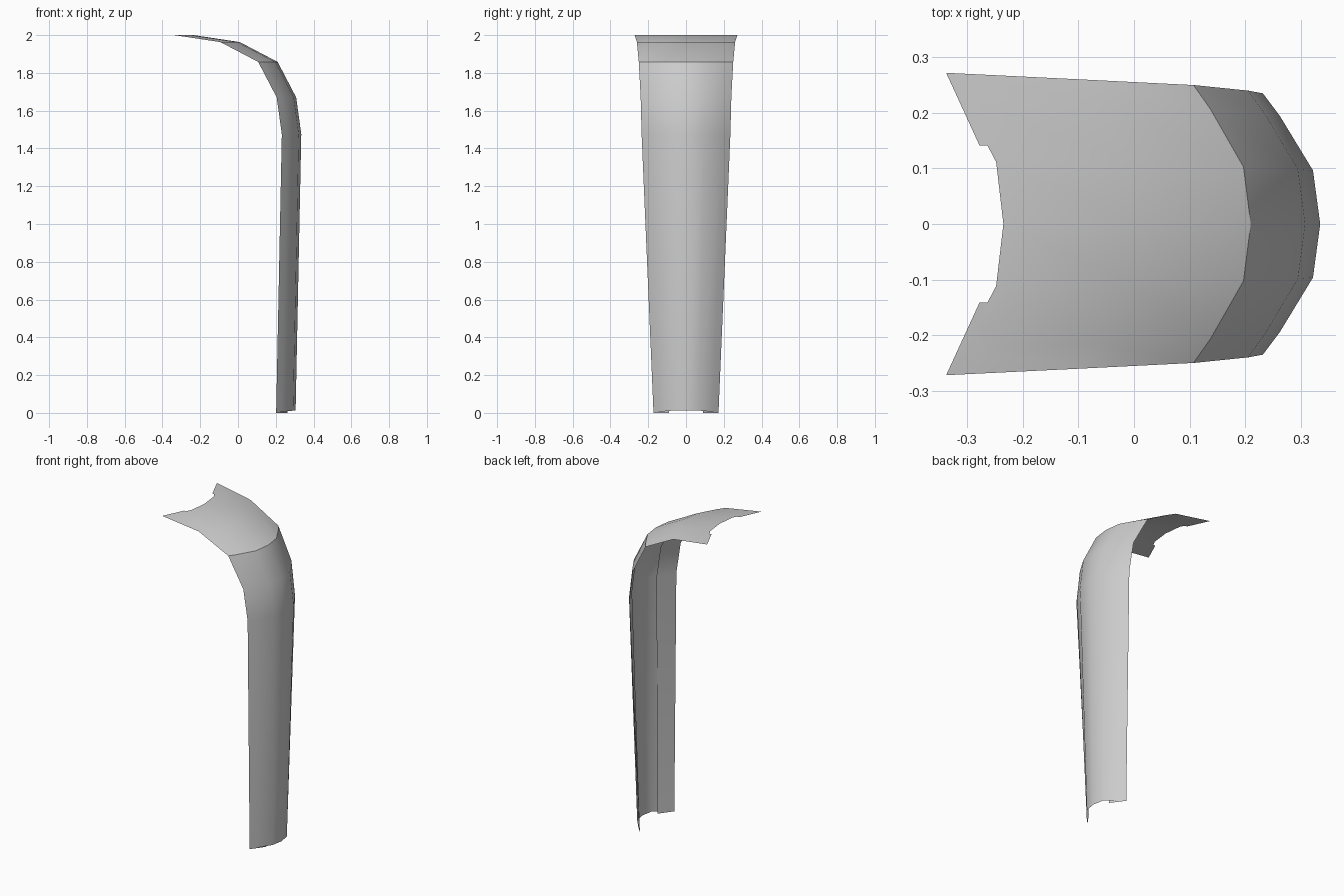
import bpy, bmesh

if "Cube" in bpy.data.objects:
    bpy.data.objects.remove(bpy.data.objects["Cube"])

# Stations along the bent panel: centre-line x, height, half width
stations = [(0.305, 0.0, 0.172), (0.335, 1.475, 0.235), (0.308, 1.67, 0.240),
            (0.21, 1.858, 0.250), (0.01, 1.963, 0.260), (-0.235, 2.0, 0.272)]
# Half section: x setback, fraction of half width, lift of the bottom end
face = [(0.0, 0.0, 0.012), (-0.013, 0.41, 0.012), (-0.073, 0.83, 0.006), (-0.103, 1.0, 0.0)]
flap = [(-0.103, 1.0, 0.0), (-0.043, 0.52, 0.0)]


def sweep(name, section, seam=None):
    """Skin a section (list of setback, fraction, lift) along the stations."""
    bm = bmesh.new()
    rows = []
    for cx, z, w in stations:
        rows.append([bm.verts.new((cx + dx, f * w, z + (lift if z == 0 else 0)))
                     for dx, f, lift in section])
    for a, b in zip(rows, rows[1:]):
        for i in range(len(section) - 1):
            bm.faces.new((a[i], a[i + 1], b[i + 1], b[i]))
    bmesh.ops.recalc_face_normals(bm, faces=bm.faces)
    if sum(f.normal.x * f.calc_area() for f in bm.faces) * (1 if len(section) > 2 else -1) < 0:
        bmesh.ops.reverse_faces(bm, faces=bm.faces)
    me = bpy.data.meshes.new(name)
    bm.to_mesh(me)
    bm.free()
    ob = bpy.data.objects.new(name, me)
    bpy.context.collection.objects.link(ob)
    bpy.ops.object.select_all(action='DESELECT')
    ob.select_set(True)
    bpy.context.view_layer.objects.active = ob
    bpy.ops.object.shade_smooth_by_angle(angle=0.6)
    # Crisp crease where the border folds away from the main face
    if seam:
        attr = me.attributes.get("sharp_edge") or me.attributes.new("sharp_edge", 'BOOLEAN', 'EDGE')
        n = len(section)
        for e in me.edges:
            i, j = [v % n for v in e.vertices]
            if i == j and section[i][1] in seam:
                attr.data[e.index].value = True
    return ob


# Outer skin with folded borders
mirrored = [(dx, -f, lift) for dx, f, lift in face[:0:-1]]
sweep("outer_panel", mirrored + face, seam=(0.83, -0.83))

# Return flaps folded back behind each border
for side, label in ((1, "right"), (-1, "left")):
    sweep("inner_flap_" + label, [(dx, side * f, lift) for dx, f, lift in flap])
